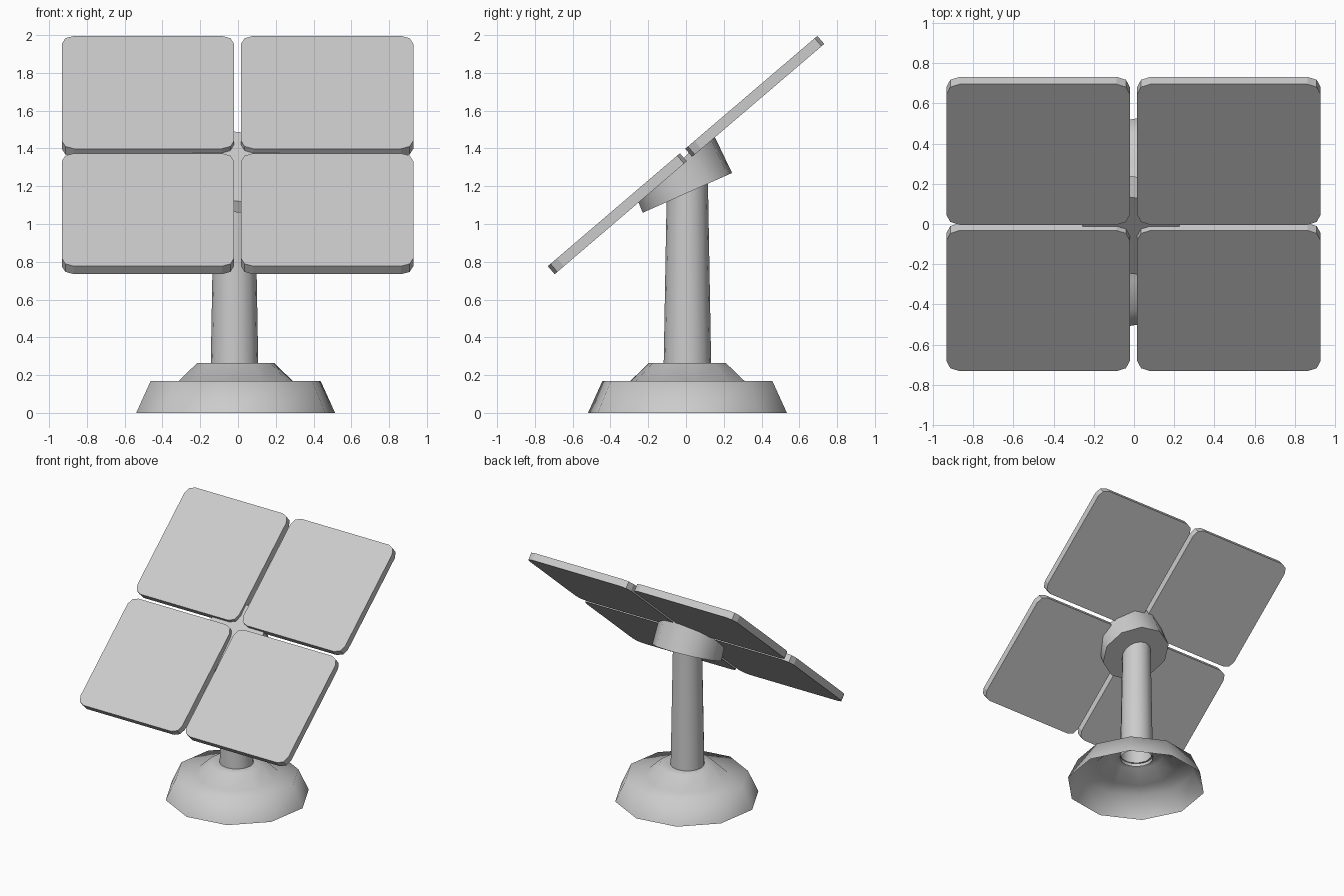
import bpy, bmesh
from math import radians, sin, cos, pi
from mathutils import Matrix, Vector

if "Cube" in bpy.data.objects:
    bpy.data.objects.remove(bpy.data.objects["Cube"])

grey = bpy.data.materials.new("light_grey")
grey.use_nodes = True
grey.diffuse_color = (0.6, 0.6, 0.6, 1)
grey.node_tree.nodes["Principled BSDF"].inputs["Base Color"].default_value = (0.6, 0.6, 0.6, 1)

AXIS = Vector((-0.0125, 0.0075, 0))   # centre line of base and post


def finish(name, bm, smooth_angle=None):
    """Turn a bmesh into a named object, smooth below the given angle."""
    bmesh.ops.recalc_face_normals(bm, faces=bm.faces)
    mesh = bpy.data.meshes.new(name)
    bm.to_mesh(mesh)
    bm.free()
    mesh.materials.append(grey)
    if smooth_angle:
        mesh.polygons.foreach_set("use_smooth", [True] * len(mesh.polygons))
        mesh.set_sharp_from_angle(angle=radians(smooth_angle))
    obj = bpy.data.objects.new(name, mesh)
    bpy.context.collection.objects.link(obj)
    return obj


def lathe(profile, sides, phase=0):
    """Open surface of revolution from (radius, height) points."""
    bm = bmesh.new()
    rings = []
    for r, z in profile:
        angles = [phase + 2 * pi * i / sides for i in range(sides)]
        rings.append([bm.verts.new((r * cos(a), r * sin(a), z)) for a in angles])
    for low, high in zip(rings, rings[1:]):
        for i in range(sides):
            j = (i + 1) % sides
            bm.faces.new((low[i], low[j], high[j], high[i]))
    return bm


# Hollow stepped foot
foot = lathe([(0.533, 0), (0.455, 0.17), (0.305, 0.17), (0.205, 0.265), (0.12, 0.265)],
             10, radians(9))
finish("base", foot, 100).location = AXIS

# Tapered post
post = lathe([(0.126, 0.24), (0.108, 1.26)], 16)
finish("post", post, 40).location = AXIS - Vector((0.006, 0, 0))

# Wedge-shaped mounting head: tilted drum trimmed to the panel slope
head = bmesh.new()
bmesh.ops.create_cone(head, cap_ends=True, segments=10, radius1=0.262, radius2=0.245,
                      depth=0.6, matrix=Matrix.Rotation(radians(9), 4, "Z")
                      @ Matrix.Translation((0, 0, 0.3)))
head.transform(Matrix.Translation((AXIS.x, AXIS.y, 1.165)) @ Matrix.Rotation(radians(24), 4, "X"))
cut = bmesh.ops.bisect_plane(head, geom=head.verts[:] + head.edges[:] + head.faces[:],
                             plane_co=(0, -0.25, 1.12), plane_no=(0, -0.39, 0.405),
                             clear_outer=True)
rim = [e for e in cut["geom_cut"] if isinstance(e, bmesh.types.BMEdge)]
bmesh.ops.contextual_create(head, geom=rim)
finish("mounting_head", head, 42)

# Four tilted panels with rounded corners
WIDTH, HEIGHT, THICK, GAP = 0.912, 0.92, 0.056, 0.037
tilt = Matrix.Translation((-0.0025, 0, 1.365)) @ Matrix.Rotation(radians(40.5), 4, "X")
for row, sy in (("lower", -1), ("upper", 1)):
    for side, sx in (("right", -1), ("left", 1)):
        bm = bmesh.new()
        bmesh.ops.create_cube(bm, size=1, matrix=Matrix.Diagonal((WIDTH, HEIGHT, THICK, 1)))
        corners = [e for e in bm.edges
                   if abs(e.verts[0].co.z - e.verts[1].co.z) > THICK / 2]
        bmesh.ops.bevel(bm, geom=corners, offset=0.065, segments=2, profile=0.5,
                        affect="EDGES")
        panel = finish(f"{row}_{side}_panel", bm)
        panel.matrix_world = tilt @ Matrix.Translation(
            (sx * (WIDTH + GAP) / 2, sy * (HEIGHT + GAP) / 2, 0))
